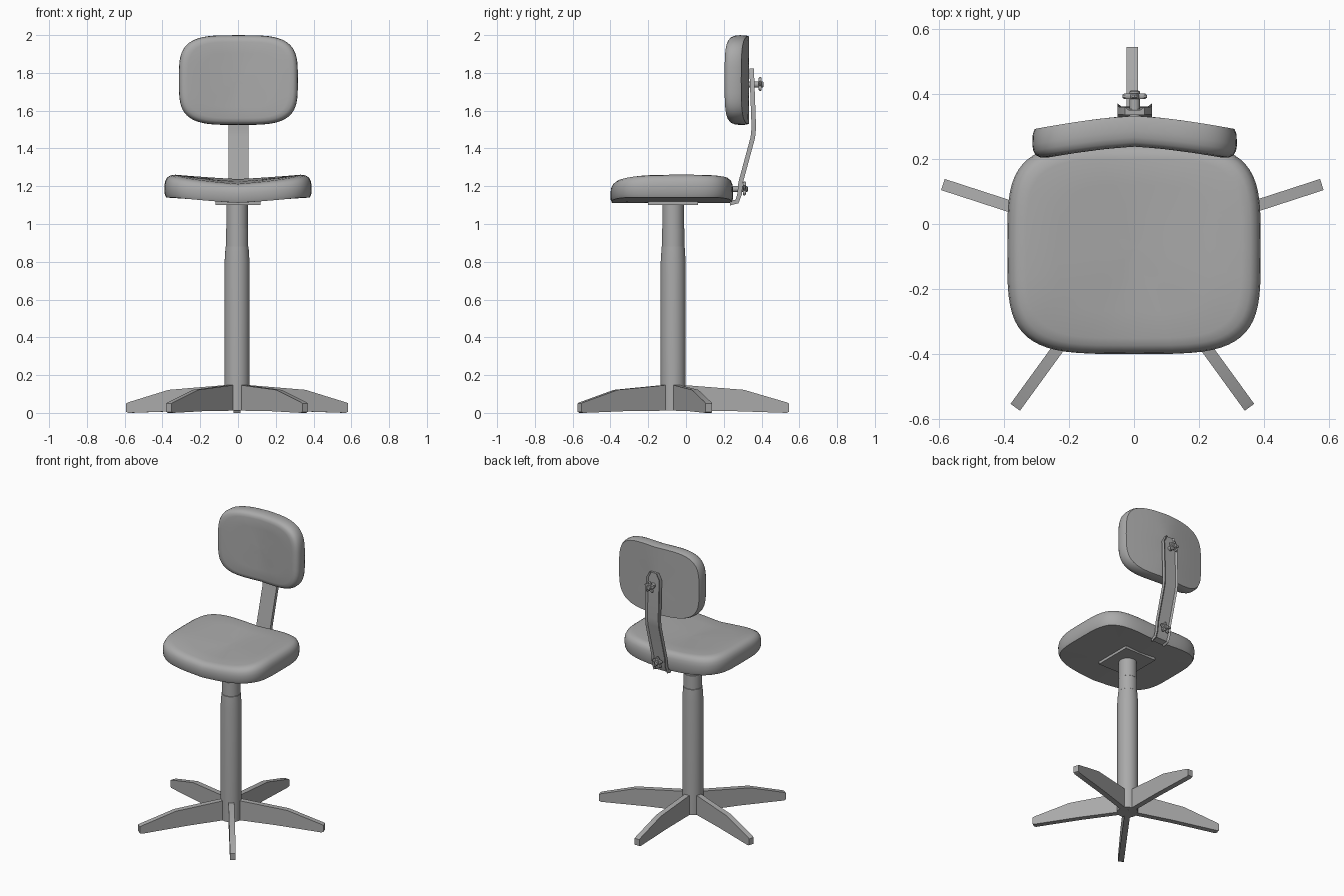
import bpy, bmesh, math
from mathutils import Vector, Matrix

old = bpy.data.objects.get("Cube")
if old:
    bpy.data.objects.remove(old, do_unlink=True)

grey = bpy.data.materials.new("plain grey")
grey.use_nodes = True
COLOUR = (0.4, 0.4, 0.4, 1)
grey.diffuse_color = COLOUR
grey.node_tree.nodes["Principled BSDF"].inputs["Base Color"].default_value = COLOUR

AXIS_X, AXIS_Y = -0.005, -0.068   # pedestal centre line


def finish(name, bm, angle=35):
    bmesh.ops.recalc_face_normals(bm, faces=bm.faces)
    mesh = bpy.data.meshes.new(name)
    bm.to_mesh(mesh)
    bm.free()
    mesh.materials.append(grey)
    obj = bpy.data.objects.new(name, mesh)
    bpy.context.collection.objects.link(obj)
    bpy.ops.object.select_all(action='DESELECT')
    obj.select_set(True)
    bpy.context.view_layer.objects.active = obj
    bpy.ops.object.shade_smooth_by_angle(angle=math.radians(angle))
    return obj


def loft(bm, loops, cap=True):
    """Skin closed loops of points, capping both ends."""
    rings = [[bm.verts.new(p) for p in loop] for loop in loops]
    n = len(rings[0])
    for a, b in zip(rings, rings[1:]):
        for i in range(n):
            j = (i + 1) % n
            bm.faces.new((a[i], a[j], b[j], b[i]))
    if cap:
        bm.faces.new(rings[0])
        bm.faces.new(rings[-1])


def circle(r, z, n=32):
    return [(r * math.cos(2 * math.pi * i / n), r * math.sin(2 * math.pi * i / n), z)
            for i in range(n)]


def pad(name, half_u, half_v, power, place):
    """Cushion with a sharp back edge and a soft front edge."""
    def ring(scale, w):
        pts = []
        for i in range(64):
            a = 2 * math.pi * i / 64
            c, s = math.cos(a), math.sin(a)
            u = half_u * scale * math.copysign(abs(c) ** (2 / power), c)
            v = half_v * scale * math.copysign(abs(s) ** (2 / power), s)
            pts.append(place(u, v, w))
        return pts
    layers = [(0.02, 0), (0.35, 0), (0.7, 0), (0.975, 0), (0.995, 0.15), (1, 0.5),
              (0.99, 0.7), (0.965, 0.86), (0.92, 0.96), (0.85, 1), (0.6, 1), (0.3, 1), (0.02, 1)]
    bm = bmesh.new()
    loft(bm, [ring(*layer) for layer in layers])
    finish(name, bm, 50)


# Seat: raised at the sides, dished along the middle, drooping at the front
def seat_place(u, v, w):
    side = min(1, abs(u) / 0.34) ** 1.2
    bottom = 1.112 + 0.028 * side
    top = 1.225 + 0.015 * v / 0.325 + (0.037 - 0.015 * v / 0.325) * side
    top -= 0.02 * max(0, (-v - 0.03) / 0.3) ** 2 * side
    return (u, v - 0.075, bottom + (top - bottom) * w)


# Backrest: wraps forward at the sides
def back_place(u, v, w):
    wrap = min(1, abs(u) / 0.315) ** 1.4
    return (u + 0.002, 0.333 - 0.042 * wrap - 0.095 * w, v + 1.762)


pad("seat", 0.39, 0.325, 4, seat_place)
pad("backrest", 0.315, 0.2375, 3.7, back_place)

# Mounting plate under the seat
bm = bmesh.new()
bmesh.ops.create_cube(bm, size=1, matrix=Matrix.Translation((0, AXIS_Y, 1.11))
                      @ Matrix.Diagonal((0.24, 0.265, 0.018, 1)))
finish("seat_plate", bm)

# Pedestal column with a stepped collar
bm = bmesh.new()
loft(bm, [circle(r, z) for r, z in
          [(0.066, 0.012), (0.066, 0.8), (0.061, 0.88), (0.059, 0.882),
           (0.059, 0.975), (0.057, 0.977), (0.057, 1.105)]])
bmesh.ops.translate(bm, verts=bm.verts, vec=(AXIS_X, AXIS_Y, 0))
finish("column", bm)

# Five tapered legs
leg_profile = [(0, 0.012), (0.3, 0.01), (0.6, 0), (0.613, 0.006), (0.613, 0.05),
               (0.6, 0.056), (0.375, 0.122), (0.06, 0.147), (0, 0.147)]
for k in range(5):
    bm = bmesh.new()
    loft(bm, [[(r, y, z) for r, z in leg_profile] for y in (-0.018, 0.018)])
    turn = Matrix.Rotation(math.radians(90 + 72 * k), 4, 'Z')
    bmesh.ops.transform(bm, verts=bm.verts,
                        matrix=Matrix.Translation((AXIS_X, AXIS_Y, 0)) @ turn)
    finish(f"leg_{k + 1}", bm)

# Bent support bar with raised edges and a clipped top
bar_path = [(0.23, 1.122, 0.05), (0.262, 1.128, 0.053), (0.272, 1.16, 0.053),
            (0.277, 1.22, 0.053), (0.342, 1.46, 0.053), (0.347, 1.51, 0.053),
            (0.337, 1.78, 0.053), (0.336, 1.822, 0.03)]
bm = bmesh.new()
loops = []
for i, (y, z, half) in enumerate(bar_path):
    a = bar_path[max(0, i - 1)]
    b = bar_path[min(len(bar_path) - 1, i + 1)]
    along = Vector((0, b[0] - a[0], b[1] - a[1])).normalized()
    out = Vector((0, along.z, -along.y))
    section = [(-half, 0), (half, 0), (half, 0.024), (half - 0.012, 0.015),
               (0.012 - half, 0.015), (-half, 0.024)]
    loops.append([Vector((x + 0.002, y, z)) + out * d for x, d in section])
loft(bm, loops)
finish("support_bar", bm)


# Lobed clamping knobs with stems
def knob(name, y, z):
    def star(scale, h):
        pts = []
        for i in range(60):
            a = 2 * math.pi * i / 60
            r = scale * (0.031 + 0.009 * math.cos(5 * a))
            pts.append((r * math.sin(a), -r * math.cos(a), h))
        return pts
    bm = bmesh.new()
    loft(bm, [circle(0.016, -0.06, 16), circle(0.016, 0.002, 16)])
    loft(bm, [star(s, h) for s, h in [(0.85, 0), (1, 0.004), (1, 0.012), (0.85, 0.016)]])
    loft(bm, [circle(0.016, 0.01, 16), circle(0.016, 0.022, 16), circle(0.011, 0.026, 16)])
    bmesh.ops.transform(bm, verts=bm.verts, matrix=Matrix.Translation((0.002, y, z))
                        @ Matrix.Rotation(-math.pi / 2, 4, 'X'))
    finish(name, bm)


knob("upper_knob", 0.385, 1.738)
knob("lower_knob", 0.301, 1.185)
